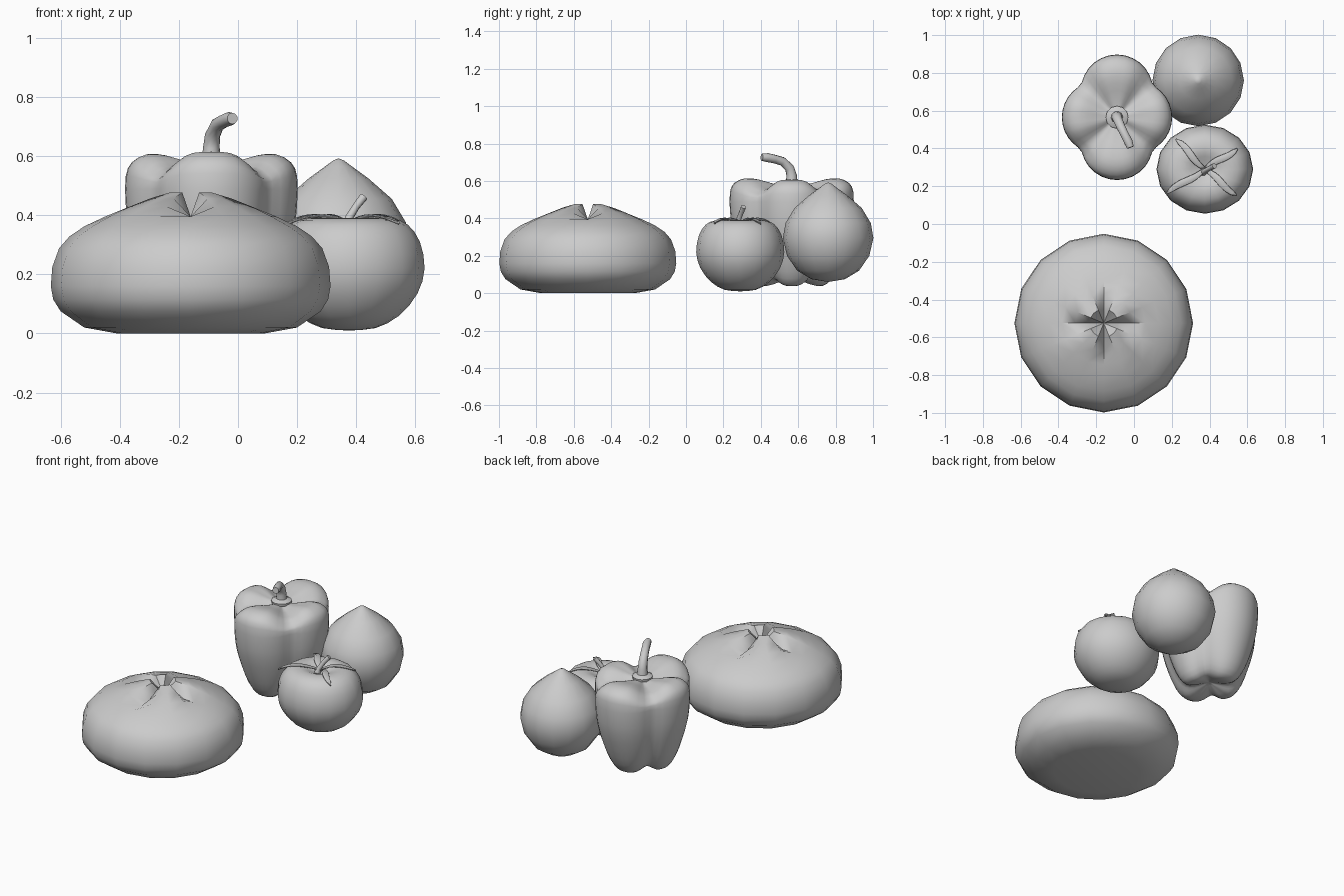
import bpy, math
from math import sin, cos, pi, hypot
from mathutils import Vector

if "Cube" in bpy.data.objects:
    bpy.data.objects.remove(bpy.data.objects["Cube"])


def make_mesh(name, verts, faces, loc, angle=60):
    me = bpy.data.meshes.new(name)
    me.from_pydata(verts, [], faces)
    me.update()
    ob = bpy.data.objects.new(name, me)
    bpy.context.collection.objects.link(ob)
    ob.location = loc
    bpy.ops.object.select_all(action='DESELECT')
    bpy.context.view_layer.objects.active = ob
    ob.select_set(True)
    bpy.ops.object.shade_smooth_by_angle(angle=math.radians(angle))
    return ob


def refine(p, n):
    """Catmull-Rom subdivision of an (r, z) profile."""
    p = [Vector(q) for q in p]
    out = []
    for i in range(len(p) - 1):
        a, b, c, d = p[max(i - 1, 0)], p[i], p[i + 1], p[min(i + 2, len(p) - 1)]
        for k in range(n):
            t = k / n
            q = 0.5 * (2 * b + (c - a) * t + (2 * a - 5 * b + 4 * c - d) * t * t
                       + (3 * b - a - 3 * c + d) * t ** 3)
            out.append((max(q.x, 0), max(q.y, 0)))
    return out + [tuple(p[-1])]


def lathe(name, profile, segs, loc, shape=None, angle=60):
    """Revolve a bottom-to-top profile; shape(r, z, theta) -> point."""
    shape = shape or (lambda r, z, t: (r * cos(t), r * sin(t), z))
    verts = [shape(*profile[0], 0)]
    rings = profile[1:-1]
    for r, z in rings:
        verts += [shape(r, z, 2 * pi * k / segs) for k in range(segs)]
    verts.append(shape(*profile[-1], 0))
    top, faces = len(verts) - 1, []
    for k in range(segs):
        n = (k + 1) % segs
        faces.append((0, 1 + n, 1 + k))
        for i in range(len(rings) - 1):
            a, b = 1 + i * segs, 1 + (i + 1) * segs
            faces.append((a + k, a + n, b + n, b + k))
        last = 1 + (len(rings) - 1) * segs
        faces.append((last + k, last + n, top))
    return make_mesh(name, verts, faces, loc, angle)


def tube(name, pts, radii, loc, segs=10):
    """Round stem swept through points with capped ends."""
    pts = [Vector(p) for p in pts]
    verts, faces = [], []
    for i, p in enumerate(pts):
        d = (pts[min(i + 1, len(pts) - 1)] - pts[max(i - 1, 0)]).normalized()
        u = d.cross(Vector((0.9, 0.4, 0))).normalized()
        v = d.cross(u)
        for k in range(segs):
            a = 2 * pi * k / segs
            verts.append(p + radii[i] * (cos(a) * u + sin(a) * v))
    for i in range(len(pts) - 1):
        for k in range(segs):
            n = (k + 1) % segs
            faces.append((i * segs + k, i * segs + n, (i + 1) * segs + n, (i + 1) * segs + k))
    faces.append(tuple(reversed(range(segs))))
    faces.append(tuple(range(len(verts) - segs, len(verts))))
    return make_mesh(name, verts, faces, loc, 50)


# Round sixteen-sided bread loaf, with a cross pressed into the top along x and y
def loaf_shape(r, z, t):
    if z > 0.3 and abs(sin(2 * t)) < 0.01:
        z = min(z, 0.395)
    return r * cos(t), r * sin(t), z


loaf = [(0, 0), (0.25, 0), (0.36, 0.02), (0.44, 0.075), (0.465, 0.115), (0.473, 0.16), (0.468, 0.225),
        (0.445, 0.288), (0.41, 0.328), (0.36, 0.362), (0.29, 0.398), (0.22, 0.43), (0.15, 0.456),
        (0.075, 0.477), (0, 0.395)]
lathe("bread_loaf", loaf, 16, (-0.16, -0.525, 0), loaf_shape, 45)

# Tomato body, slightly narrower front to back
tomato = [(0, 0.01), (0.09, 0.018), (0.17, 0.06), (0.232, 0.135), (0.256, 0.22), (0.24, 0.31),
          (0.2, 0.367), (0.15, 0.388), (0.1, 0.388), (0.05, 0.368), (0, 0.35)]
TOM = (0.375, 0.29, 0)
lathe("tomato", refine(tomato, 2), 16, TOM, lambda r, z, t: (r * cos(t), 0.92 * r * sin(t), z))

# Four curled calyx leaves on the tomato
for i, (ex, ey) in enumerate([(-0.155, 0.16), (0.175, 0.11), (0.17, -0.14), (-0.205, -0.13)]):
    length = hypot(ex, ey)
    dx, dy = ex / length, ey / length
    verts, faces, n = [], [], 8
    for k in range(n + 1):
        s = k / n
        w = 0.007 + 0.011 * sin(pi * s) if k < n else 0.001
        bend = 0.006 * sin(2 * pi * s)
        z = 0.374 + 0.026 * sin(pi * s)
        for side, dz in ((-1, 0.004), (0, -0.003), (1, 0.004)):
            o = side * w + bend
            verts.append((s * ex - dy * o, s * ey + dx * o, z + dz))
        if k:
            a = 3 * (k - 1)
            faces += [(a, a + 3, a + 4, a + 1), (a + 1, a + 4, a + 5, a + 2)]
    leaf = make_mesh(f"tomato_leaf_{i + 1}", verts, faces, TOM)
    leaf.modifiers.new("thickness", 'SOLIDIFY').thickness = 0.004

tube("tomato_stem", [(-0.01, -0.02, 0.35), (0.0, -0.01, 0.39), (0.025, 0.005, 0.43), (0.05, 0.018, 0.462)],
     [0.02, 0.014, 0.013, 0.015], TOM, 8)

# Onion with a pointed top
onion = [(0, 0.06), (0.09, 0.075), (0.165, 0.12), (0.22, 0.20), (0.242, 0.295), (0.228, 0.375),
         (0.18, 0.455), (0.10, 0.525), (0.045, 0.565), (0.018, 0.585), (0, 0.592)]
lathe("onion", onion, 16, (0.34, 0.76, 0))

# Bell pepper: four lobes, longer front to back
PEP = (-0.09, 0.565, 0)


def pepper_shape(f, z, t):
    def lobe(d, rad, a):
        q = rad * rad - (d * sin(a)) ** 2
        return d * cos(a) + math.sqrt(q) if q > 0 and cos(a) > 0 else 0
    R = max(lobe(0.10 if i % 2 == 0 else 0.14, 0.19, t - i * pi / 2) for i in range(4))
    valley = (0.5 - 0.5 * cos(4 * t)) ** 2
    dip = valley * min(1, f * 1.6)
    if z > 0.5:
        z -= 0.05 * dip * min(1, (z - 0.5) / 0.08)
        z += 0.012 * min(1, f) * abs(sin(t)) * (1 - valley)
    elif z < 0.25:
        z += 0.04 * dip * (0.25 - z) / 0.2
    return f * R * cos(t), f * R * sin(t), z


pepper = [(0, 0.085), (0.2, 0.06), (0.42, 0.038), (0.58, 0.052), (0.72, 0.115), (0.85, 0.22),
          (0.96, 0.34), (1.0, 0.44), (1.0, 0.53), (0.93, 0.578), (0.76, 0.605), (0.55, 0.602),
          (0.3, 0.582), (0, 0.57)]
lathe("bell_pepper", refine(pepper, 2), 48, PEP, pepper_shape)

# Pepper stem collar and curved stem
lathe("pepper_collar", [(0, 0.56), (0.058, 0.572), (0.06, 0.588), (0.035, 0.6), (0, 0.605)], 12, PEP)
tube("pepper_stem",
     [(0, 0.0, 0.58), (0, 0, 0.63), (0.004, -0.012, 0.67), (0.02, -0.05, 0.705),
      (0.04, -0.09, 0.717), (0.06, -0.13, 0.725), (0.071, -0.16, 0.727)],
     [0.034, 0.028, 0.026, 0.024, 0.023, 0.024, 0.019], PEP)
